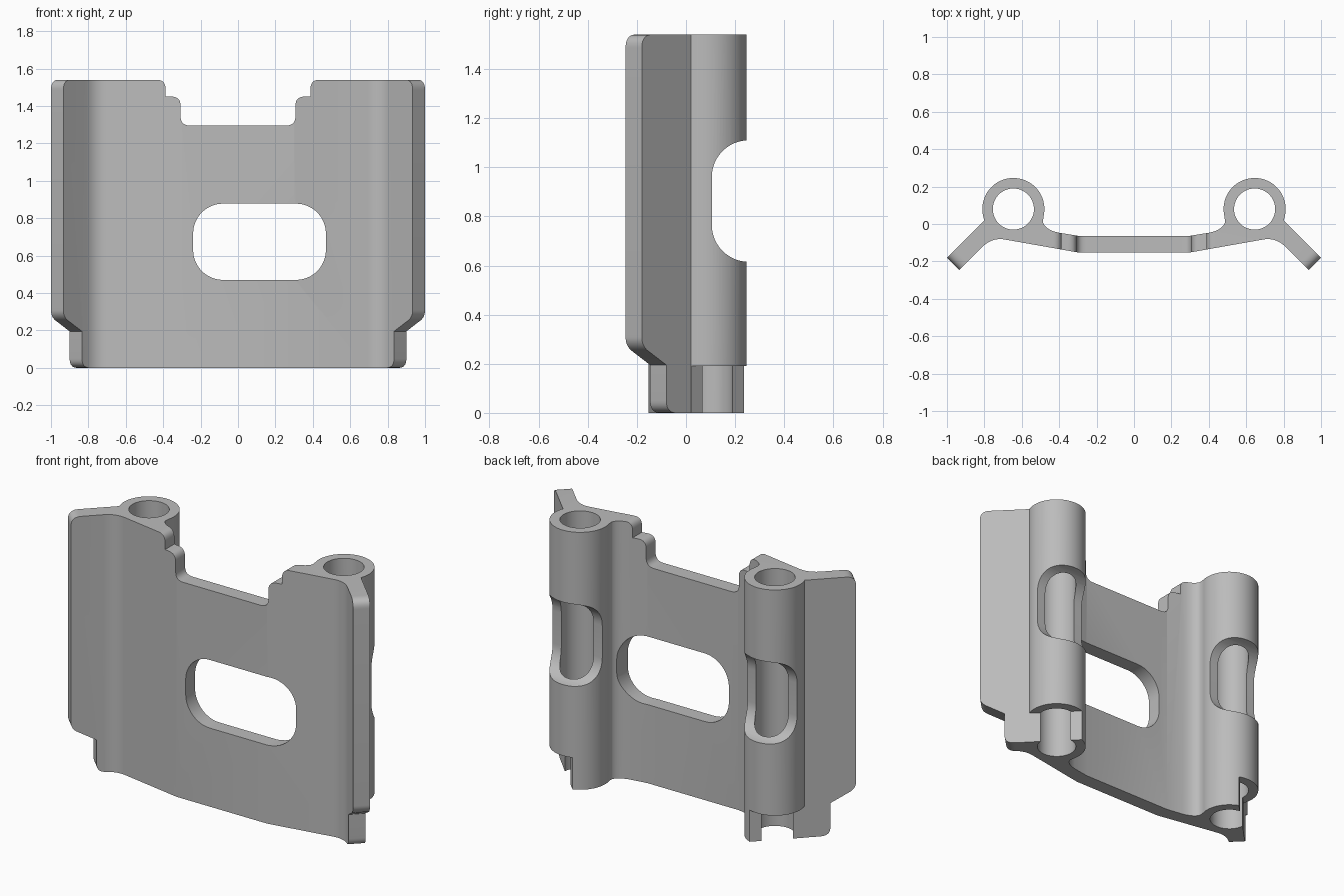
import bpy, bmesh, math
from mathutils import Vector

if "Cube" in bpy.data.objects:
    bpy.data.objects.remove(bpy.data.objects["Cube"], do_unlink=True)

HEIGHT = 1.54
TUBE = (0.645, 0.08)      # tube axis
TUBE_R, BORE_R = 0.166, 0.11
WING = 0.82               # back plane of the wing: x + y = WING

grey = bpy.data.materials.new("plain_grey")
grey.use_nodes = True
colour = (0.5, 0.5, 0.5, 1)
grey.diffuse_color = colour
grey.node_tree.nodes["Principled BSDF"].inputs["Base Color"].default_value = colour


def arc(centre, r, start, end, n):
    return [(centre[0] + r * math.cos(math.radians(start + (end - start) * i / n)),
             centre[1] + r * math.sin(math.radians(start + (end - start) * i / n)))
            for i in range(n + 1)]


def bend(a, c, b, n=10):
    """Curved corner from a to b, pulled towards c."""
    a, b, c = Vector(a), Vector(b), Vector(c)
    return [tuple(a * (1 - t) ** 2 + c * 2 * t * (1 - t) + b * t * t)
            for t in (i / n for i in range(n + 1))]


def rounded_rect(x0, x1, z0, z1, r, n=12):
    pts = []
    for cx, cz, a in ((x1 - r, z0 + r, -90), (x1 - r, z1 - r, 0),
                      (x0 + r, z1 - r, 90), (x0 + r, z0 + r, 180)):
        pts += arc((cx, cz), r, a, a + 90, n)
    return pts


def prism(name, pts, lo, hi, place):
    """Extrude a flat outline from lo to hi; place maps (a, b, depth) to space."""
    bm = bmesh.new()
    rings = [[bm.verts.new(place(a, b, d)) for a, b in pts] for d in (lo, hi)]
    bm.faces.new(rings[0])
    bm.faces.new(rings[1])
    for i in range(len(pts)):
        j = (i + 1) % len(pts)
        bm.faces.new((rings[0][i], rings[0][j], rings[1][j], rings[1][i]))
    bmesh.ops.recalc_face_normals(bm, faces=bm.faces)
    mesh = bpy.data.meshes.new(name)
    bm.to_mesh(mesh)
    bm.free()
    obj = bpy.data.objects.new(name, mesh)
    bpy.context.collection.objects.link(obj)
    return obj


def along_z(a, b, d):
    return (a, b, d)


def along_y(a, b, d):
    return (a, d, b)


def along_x(a, b, d):
    return (d, a, b)


def on_wing(side):
    return lambda a, b, d: (side * (a + d), WING - a + d, b)


def mirrored(half):
    return half + [(-x, y) for x, y in reversed(half)]


# Bracket plan: bent plate, angled wings and two tubes
half = [(0.30, -0.152)]
half += bend((0.69, -0.083), (0.759, -0.071), (0.81, -0.122))
half += [(1.03, WING - 0.132 - 1.03), (1.096, WING - 1.096)]
half += arc(TUBE, TUBE_R, -21, 194, 48)
half += bend((0.487, 0.01), (0.475, -0.03), (0.405, -0.046))
half += [(0.30, -0.063)]
bracket = prism("bracket", mirrored(half), 0, HEIGHT, along_z)
bracket.data.materials.append(grey)

cutters = []

# Stepped notch in the top edge
notch = [(0.5, 1.7), (0.5, HEIGHT + 0.01), (0.435, HEIGHT + 0.01)]
notch += bend((0.435, HEIGHT), (0.387, HEIGHT), (0.387, 1.49))
notch += [(0.387, 1.45)]
notch += bend((0.355, 1.45), (0.307, 1.45), (0.307, 1.40))
notch += bend((0.307, 1.345), (0.307, 1.295), (0.255, 1.295))
cutters.append(prism("notch_cutter", mirrored(notch), -0.4, 0.4, along_y))

# Off-centre window in the plate
cutters.append(prism("window_cutter", rounded_rect(-0.24, 0.47, 0.47, 0.878, 0.16),
                     -0.4, 0.4, along_y))

# Openings across the backs of both tubes
cutters.append(prism("tube_opening_cutter", rounded_rect(0.105, 0.6, 0.615, 1.11, 0.15),
                     -0.9, 0.9, along_x))

# Wing end outline with rounded corners and a stepped, sloping foot
edge = [(1.3, -0.1), (0.86, -0.1)]
edge += bend((0.86, 0), (0.9, 0), (0.9, 0.05))
edge += [(0.9, 0.195)]
edge += bend((0.978, 0.255), (1.0, 0.275), (1.0, 0.31))
edge += bend((1.0, HEIGHT - 0.055), (1.0, HEIGHT), (0.96, HEIGHT))
edge += [(0.96, 1.7), (1.3, 1.7)]
foot = [(0.45, -0.1), (0.88, -0.1), (0.88, 0.19), (0.45, 0.19)]

for side in (-1, 1):
    centre = (side * TUBE[0], TUBE[1])
    cutters.append(prism("bore_cutter", arc(centre, BORE_R, 0, 352.5, 47), -0.1, 1.7, along_z))
    cutters.append(prism("wing_edge_cutter", edge, -0.2, 0.2, on_wing(side)))
    cutters.append(prism("tube_foot_cutter", foot, 0.001, 0.3, on_wing(side)))

# Cut everything out of the bracket, then drop the cutters
for cutter in cutters:
    cutter.hide_render = True
    mod = bracket.modifiers.new(cutter.name, 'BOOLEAN')
    mod.operation = 'DIFFERENCE'
    mod.solver = 'EXACT'
    mod.object = cutter
bpy.context.view_layer.update()
graph = bpy.context.evaluated_depsgraph_get()
result = bpy.data.meshes.new_from_object(bracket.evaluated_get(graph))
bracket.modifiers.clear()
bracket.data = result
for cutter in cutters:
    bpy.data.objects.remove(cutter, do_unlink=True)
result.materials.clear()
result.materials.append(grey)
for face in result.polygons:
    face.material_index = 0

bpy.ops.object.select_all(action='DESELECT')
bracket.select_set(True)
bpy.context.view_layer.objects.active = bracket
bpy.ops.object.shade_smooth_by_angle(angle=math.radians(30))
